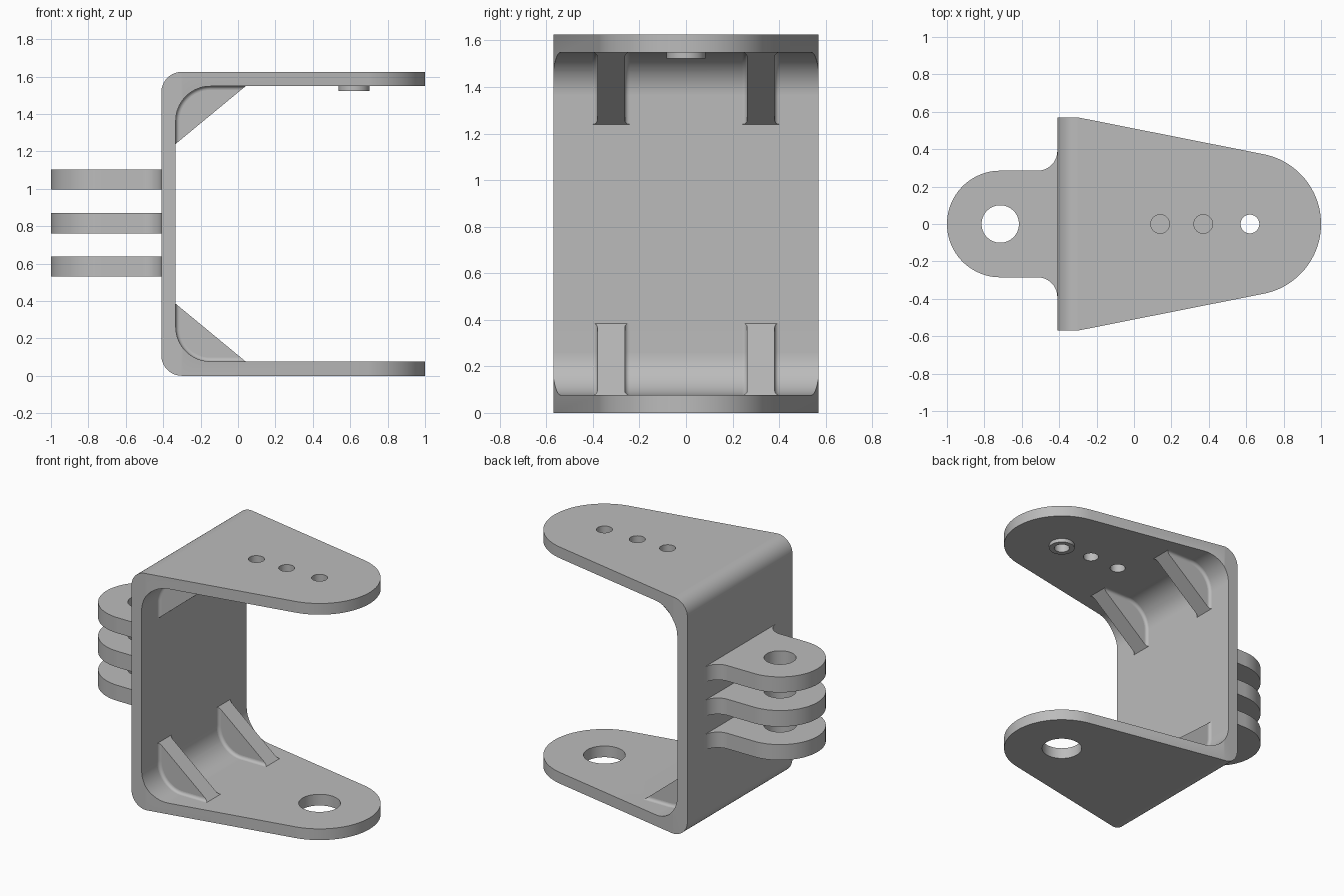
import bpy, bmesh
from math import cos, sin, pi, radians, atan2
from mathutils import Vector

if "Cube" in bpy.data.objects:
    bpy.data.objects.remove(bpy.data.objects["Cube"], do_unlink=True)

H = 1.625          # total height
T = 0.077          # plate thickness
WALL = -0.41       # outer face of the upright wall
INNER = WALL + T   # inner face of the upright wall
R_IN = 0.185       # inner bend radius
HOLE_X = 0.62      # pivot position

grey = bpy.data.materials.new("plain grey")
grey.use_nodes = True
grey.diffuse_color = (0.5, 0.5, 0.5, 1)
bsdf = next(n for n in grey.node_tree.nodes if n.type == 'BSDF_PRINCIPLED')
bsdf.inputs["Base Color"].default_value = (0.5, 0.5, 0.5, 1)


def arc(cx, cy, r, a0, a1, n=16):
    steps = [radians(a0 + (a1 - a0) * i / n) for i in range(n + 1)]
    return [(cx + r * cos(a), cy + r * sin(a)) for a in steps]


def make_object(name, bm):
    bmesh.ops.recalc_face_normals(bm, faces=bm.faces)
    mesh = bpy.data.meshes.new(name)
    bm.to_mesh(mesh)
    bm.free()
    mesh.materials.append(grey)
    ob = bpy.data.objects.new(name, mesh)
    bpy.context.collection.objects.link(ob)
    return ob


def prism(name, pts, lo, hi, axis='Z'):
    """Extrude a closed outline along Y or Z."""
    bm = bmesh.new()
    place = (lambda u, v, h: (u, v, h)) if axis == 'Z' else (lambda u, v, h: (u, h, v))
    a, b = [[bm.verts.new(place(u, v, h)) for u, v in pts] for h in (lo, hi)]
    bm.faces.new(a)
    bm.faces.new(b)
    for i in range(len(pts)):
        j = (i + 1) % len(pts)
        bm.faces.new((a[i], a[j], b[j], b[i]))
    return make_object(name, bm)


def disc(name, x, r, lo, hi):
    return prism(name, arc(x, 0, r, 0, 360, 64)[:-1], lo, hi)


def combine(ob, other, operation):
    """Apply a boolean and discard the helper."""
    mod = ob.modifiers.new("cut", 'BOOLEAN')
    mod.object, mod.operation, mod.solver = other, operation, 'EXACT'
    bpy.ops.object.select_all(action='DESELECT')
    bpy.context.view_layer.objects.active = ob
    ob.select_set(True)
    bpy.ops.object.modifier_apply(modifier=mod.name)
    bpy.data.objects.remove(other, do_unlink=True)


def finish(ob):
    bpy.ops.object.select_all(action='DESELECT')
    bpy.context.view_layer.objects.active = ob
    ob.select_set(True)
    bpy.ops.object.shade_smooth_by_angle(angle=radians(30))
    mod = ob.modifiers.new("even shading", 'WEIGHTED_NORMAL')
    mod.keep_sharp = True


# Bent C-shaped bracket
r_out = 0.11
cx, ci = WALL + r_out, INNER + R_IN
profile = ([(1.2, 0)] + arc(cx, r_out, r_out, 270, 180)
           + arc(cx, H - r_out, r_out, 180, 90) + [(1.2, H), (1.2, H - T)]
           + arc(ci, H - T - R_IN, R_IN, 90, 180)
           + arc(ci, T + R_IN, R_IN, 180, 270) + [(1.2, T)])
bracket = prism("bracket", profile, -0.7, 0.7, 'Y')

# Tapered plan outline with a round nose
tip = 78.7
plan = ([(-0.6, -0.57), (-0.3, -0.57)] + arc(HOLE_X, 0, 0.38, -tip, tip, 48)
        + [(-0.3, 0.57), (-0.6, 0.57)])
combine(bracket, prism("plan_cutter", plan, -0.2, H + 0.2), 'INTERSECT')

# Boss under the top arm, then the holes
combine(bracket, disc("boss", HOLE_X, 0.083, H - T - 0.026, H - 0.03), 'UNION')
for x in (0.14, 0.37, HOLE_X):
    combine(bracket, disc("small_hole", x, 0.05, H - 0.3, H + 0.1), 'DIFFERENCE')
combine(bracket, disc("large_hole", HOLE_X, 0.13, -0.1, 0.3), 'DIFFERENCE')
finish(bracket)

# Three hinge lugs on the back of the wall
f = 0.105
lug_half = 0.285
upper = arc(WALL - f, lug_half + f, f, 0, -90, 12)
lower = [(x, -y) for x, y in reversed(upper)]
outline = ([(WALL + 0.03, lug_half + f)] + upper
           + arc(-1 + lug_half, 0, lug_half, 90, 270, 48)
           + lower + [(WALL + 0.03, -lug_half - f)])
for name, z0, z1 in (("lower_lug", 0.53, 0.637), ("middle_lug", 0.76, 0.871),
                     ("upper_lug", 0.995, 1.102)):
    lug = prism(name, outline, z0, z1)
    combine(lug, disc("lug_hole", -1 + lug_half, 0.1, z0 - 0.1, z1 + 0.1), 'DIFFERENCE')
    finish(lug)

# Corner gussets with a small fillet along the root
GY, GW, GF = 0.322, 0.059, 0.02
top_pt, end_pt = (INNER, 0.385), (0.04, T)
slope = Vector((top_pt[1] - end_pt[1], 0, end_pt[0] - top_pt[0]))
triangle = [top_pt, (INNER - 0.025, top_pt[1]), (INNER - 0.025, T - 0.025),
            (end_pt[0], T - 0.025), end_pt]


def root_path(d):
    """Inner bend contour, offset by d."""
    return ([(INNER + d, 0.5)] + arc(ci, T + R_IN, R_IN - d, 180, 270)
            + [(0.2, T + d)])


def root_fillet(name, side, flip):
    half = [(GW + GF, -0.01)] + [(GW + GF + u, GF + v)
                                 for u, v in arc(0, 0, GF, 270, 180, 6)]
    section = half + [(-y, d) for y, d in reversed(half)]
    bm = bmesh.new()
    rows = [[bm.verts.new((x, y + GY, z)) for x, z in root_path(d)] for y, d in section]
    for i, row in enumerate(rows):
        nxt = rows[(i + 1) % len(rows)]
        for k in range(len(row) - 1):
            bm.faces.new((row[k], row[k + 1], nxt[k + 1], nxt[k]))
    bmesh.ops.bisect_plane(bm, geom=bm.verts[:] + bm.edges[:] + bm.faces[:],
                           plane_co=(top_pt[0], 0, top_pt[1]), plane_no=slope,
                           clear_outer=True)
    bmesh.ops.holes_fill(bm, edges=[e for e in bm.edges if e.is_boundary])
    for v in bm.verts:
        v.co.y *= side
        v.co.z = H - v.co.z if flip else v.co.z
    return make_object(name, bm)


for level, flip in (("lower", False), ("upper", True)):
    pts = [(x, H - z) for x, z in triangle] if flip else triangle
    for end, side in (("front", -1), ("back", 1)):
        label = level + "_" + end
        finish(prism(label + "_gusset", pts, side * GY - GW, side * GY + GW, 'Y'))
        finish(root_fillet(label + "_gusset_fillet", side, flip))
